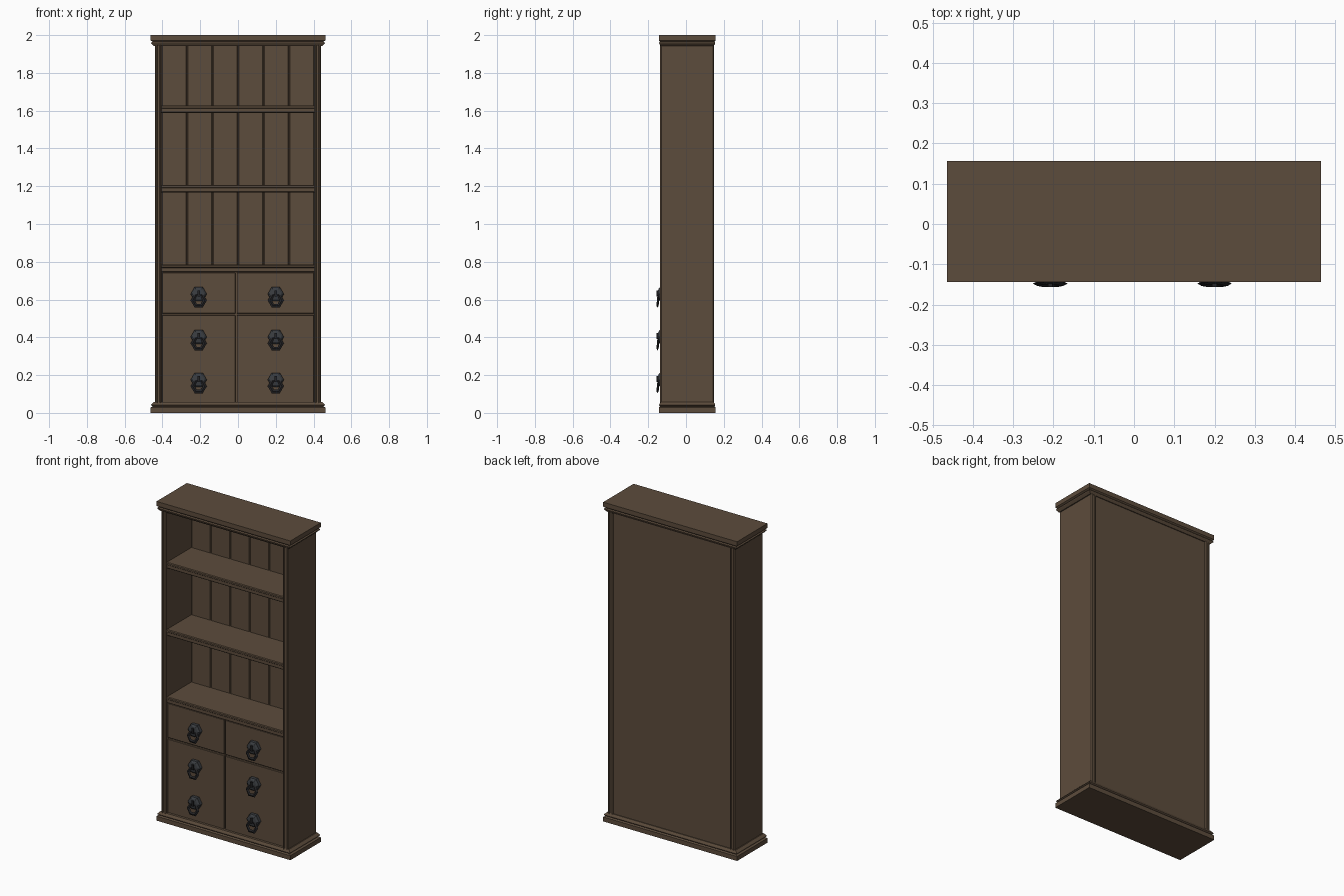
import bpy, bmesh, math
from mathutils import Matrix, Vector

if "Cube" in bpy.data.objects:
    bpy.data.objects.remove(bpy.data.objects["Cube"])

def material(name, col):
    m = bpy.data.materials.new(name)
    m.diffuse_color = (*col, 1)
    m.use_nodes = True
    m.node_tree.nodes["Principled BSDF"].inputs["Base Color"].default_value = m.diffuse_color
    return m

WOOD = material("dark_wood", (0.108, 0.072, 0.045))
PLATE = material("grey_iron", (0.042, 0.046, 0.052))
RING = material("black_iron", (0.018, 0.018, 0.020))

def finish(bm, name, mat):
    bmesh.ops.recalc_face_normals(bm, faces=bm.faces[:])
    me = bpy.data.meshes.new(name)
    bm.to_mesh(me)
    bm.free()
    me.materials.append(mat)
    ob = bpy.data.objects.new(name, me)
    bpy.context.collection.objects.link(ob)
    return ob

def box(name, x0, x1, y0, y1, z0, z1, mat=WOOD, bevel=0):
    bm = bmesh.new()
    bmesh.ops.create_cube(bm, size=1)
    for v in bm.verts:
        v.co = ((x0, x1)[v.co.x > 0], (y0, y1)[v.co.y > 0], (z0, z1)[v.co.z > 0])
    if bevel:
        bmesh.ops.bevel(bm, geom=bm.edges[:], offset=bevel, segments=1, affect='EDGES')
    return finish(bm, name, mat)

def loft(bm, rings):
    """Skin a list of vertex rings and cap both ends."""
    rows = [[bm.verts.new(p) for p in r] for r in rings]
    for a, b in zip(rows, rows[1:]):
        for i in range(len(a)):
            j = (i + 1) % len(a)
            bm.faces.new((a[i], a[j], b[j], b[i]))
    bm.faces.new(rows[0])
    bm.faces.new(rows[-1])

# moulded crown and plinth share one profile of (height, inset)
PROFILE = [(0, 0), (0.028, 0), (0.035, 0.012), (0.041, 0.003), (0.046, 0.005), (0.058, 0.018)]
def moulding(name, flip):
    bm = bmesh.new()
    rings = []
    for h, i in PROFILE:
        z = 2 - h if flip else h
        x, y0, y1 = 0.464 - i, -0.144 + i * 0.6, 0.157 - i * 0.6
        rings.append([(-x, y0, z), (x, y0, z), (x, y1, z), (-x, y1, z)])
    loft(bm, rings)
    finish(bm, name, WOOD)

moulding("plinth", False)
moulding("crown", True)

# side panels with chamfered and beaded edges
half = [(0.440, -0.131), (0.434, -0.137), (0.428, -0.137), (0.425, -0.133),
        (0.416, -0.133), (0.413, -0.137), (0.409, -0.137), (0.404, -0.131)]
mid = 0.006
outline = half + [(x, 2 * mid - y) for x, y in reversed(half)]
for s, n in ((-1, "left"), (1, "right")):
    bm = bmesh.new()
    loft(bm, [[(s * x, y, z) for x, y in outline] for z in (0.045, 1.955)])
    finish(bm, n + "_side_panel", WOOD)

# back board and its front planks
box("back_board", -0.41, 0.41, 0.128, 0.141, 0.04, 1.96)
w = 0.81 / 6
for k in range(6):
    x = -0.405 + k * w
    box(f"back_plank_{k + 1}", x, x + w, 0.116, 0.130, 0.74, 1.96, bevel=0.004)

# shelves with a moulded front edge
for k, top in enumerate((0.785, 1.207, 1.628)):
    bm = bmesh.new()
    prof = [(0.128, top), (-0.125, top), (-0.130, top - 0.004), (-0.130, top - 0.013),
            (-0.125, top - 0.017), (-0.125, top - 0.036), (-0.121, top - 0.040), (0.128, top - 0.040)]
    loft(bm, [[(x, y, z) for y, z in prof] for x in (-0.41, 0.41)])
    finish(bm, f"shelf_{k + 1}", WOOD)

# cabinet body behind the fronts
box("cabinet_body", -0.408, 0.408, -0.104, 0.12, 0.04, 0.75)

# doors, drawers and ring handles
def hexagon(cx, y, cz, r):
    return [(cx + r * math.cos(math.radians(60 * i)), y,
             cz + r * math.sin(math.radians(60 * i))) for i in range(6)]

def handle(n, cx, cz):
    # domed hexagonal back plate
    bm = bmesh.new()
    loft(bm, [hexagon(cx, y, cz, r) for y, r in
              ((-0.114, 0.043), (-0.138, 0.043), (-0.146, 0.032), (-0.149, 0.012))])
    finish(bm, f"handle_plate_{n}", PLATE)
    # hanger post
    box(f"handle_hanger_{n}", cx - 0.006, cx + 0.006, -0.157, -0.140, cz - 0.012, cz + 0.020, RING)
    # hanging hexagonal ring, tilted slightly
    bm = bmesh.new()
    rows = []
    for r, d in ((0.043, 0), (0.032, -0.006), (0.021, 0), (0.032, 0.006)):
        rows.append([bm.verts.new(p) for p in hexagon(0, d, 0, r)])
    for a, b in zip(rows, rows[1:] + rows[:1]):
        for i in range(6):
            j = (i + 1) % 6
            bm.faces.new((a[i], a[j], b[j], b[i]))
    bmesh.ops.transform(bm, verts=bm.verts[:], matrix=
        Matrix.Translation((cx, -0.148, cz - 0.034)) @ Matrix.Rotation(math.radians(-6), 4, 'X'))
    finish(bm, f"handle_ring_{n}", RING)

n = 0
for side, x0, x1, cx in (("left", -0.403, -0.014, -0.208), ("right", -0.006, 0.403, 0.200)):
    box(side + "_door", x0, x1, -0.118, -0.100, 0.05, 0.518, bevel=0.002)
    box(side + "_drawer", x0, x1, -0.118, -0.100, 0.526, 0.742, bevel=0.002)
    for cz in (0.175, 0.402, 0.629):
        n += 1
        handle(n, cx, cz)
